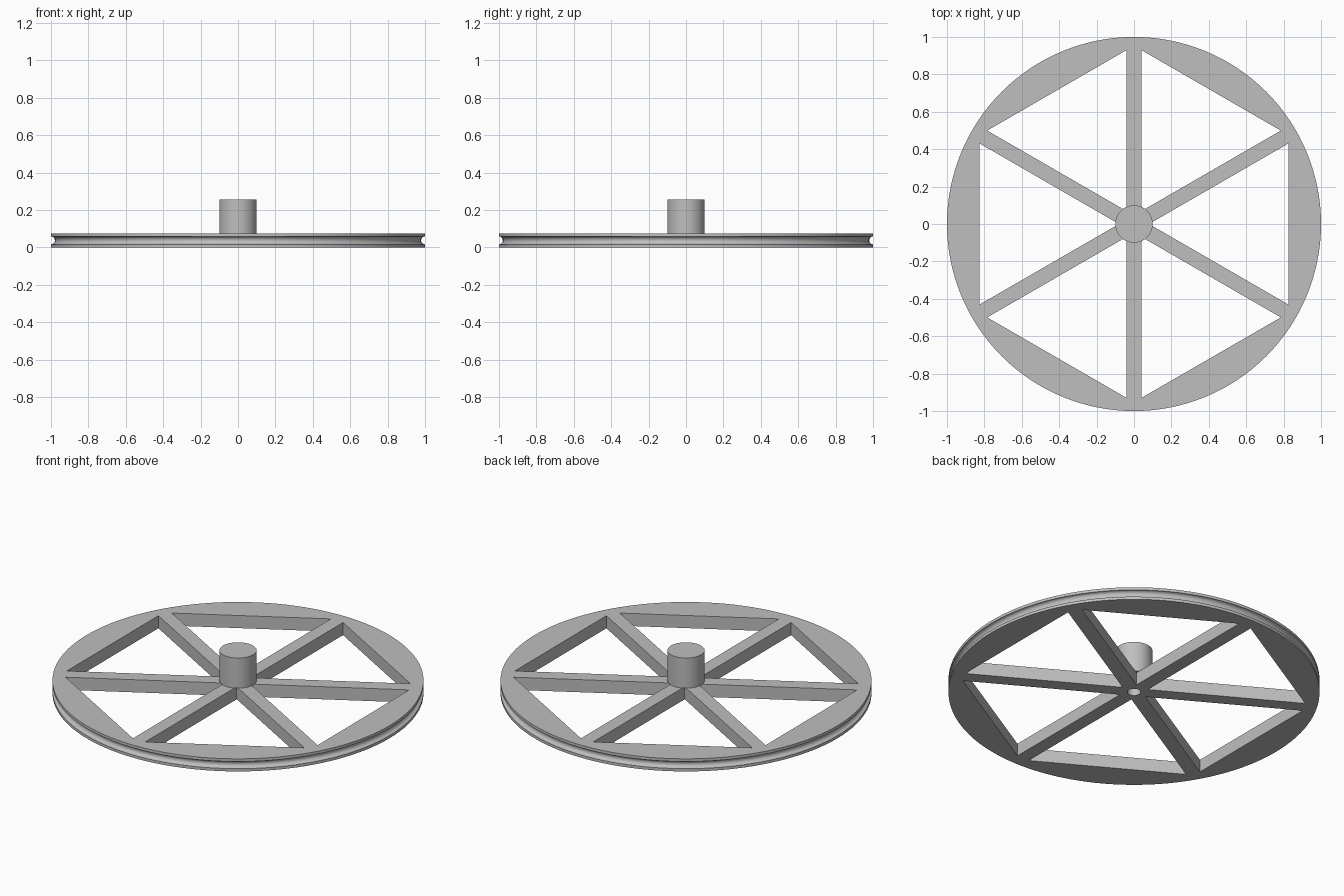
import bpy, bmesh
from math import sin, cos, pi, radians, sqrt

if "Cube" in bpy.data.objects:
    bpy.data.objects.remove(bpy.data.objects["Cube"])

THICK = 0.075        # wheel thickness
GROOVE = 0.021       # rim groove radius
SPOKE = 0.04         # half the spoke width
EDGE = 0.825         # distance from centre to the straight outer side of a window
SEGS = 128

grey = bpy.data.materials.new("plain grey")
grey.diffuse_color = (0.52, 0.52, 0.52, 1)
grey.use_nodes = True
grey.node_tree.nodes["Principled BSDF"].inputs["Base Color"].default_value = grey.diffuse_color


def make_object(name, bm):
    bmesh.ops.recalc_face_normals(bm, faces=bm.faces)
    mesh = bpy.data.meshes.new(name)
    bm.to_mesh(mesh)
    bm.free()
    mesh.materials.append(grey)
    ob = bpy.data.objects.new(name, mesh)
    bpy.context.collection.objects.link(ob)
    return ob


def smooth(ob):
    bpy.ops.object.select_all(action='DESELECT')
    ob.select_set(True)
    bpy.context.view_layer.objects.active = ob
    bpy.ops.object.shade_smooth_by_angle(angle=radians(30))


# Disc with a round groove in its rim and an axle hole, turned from a profile
profile = [(0.036, 0), (1, 0)]
for i in range(13):
    a = -pi / 2 + pi * i / 12
    profile.append((1 - GROOVE * cos(a), THICK / 2 + GROOVE * sin(a)))
profile += [(1, THICK), (0.036, THICK)]
bm = bmesh.new()
rings = []
for s in range(SEGS):
    t = 2 * pi * s / SEGS
    rings.append([bm.verts.new((r * cos(t), r * sin(t), z)) for r, z in profile])
n = len(profile)
for s in range(SEGS):
    a, b = rings[s], rings[(s + 1) % SEGS]
    for i in range(n):
        j = (i + 1) % n
        bm.faces.new((a[i], b[i], b[j], a[j]))
wheel = make_object("spoked_wheel", bm)

# Six triangular prisms that cut the windows between the spokes
bm = bmesh.new()
half = EDGE / sqrt(3) - SPOKE / cos(pi / 6)
triangle = [(2 * SPOKE, 0), (EDGE, -half), (EDGE, half)]
for k in range(6):
    t = k * pi / 3
    low, high = [[bm.verts.new((x * cos(t) - y * sin(t), x * sin(t) + y * cos(t), z))
                  for x, y in triangle] for z in (-0.1, 0.2)]
    bm.faces.new(low[::-1])
    bm.faces.new(high)
    for i in range(3):
        j = (i + 1) % 3
        bm.faces.new((low[i], low[j], high[j], high[i]))
cutter = make_object("window_cutter", bm)
cutter.hide_render = True

mod = wheel.modifiers.new("windows", 'BOOLEAN')
mod.operation = 'DIFFERENCE'
mod.solver = 'EXACT'
mod.object = cutter
bpy.context.view_layer.objects.active = wheel
bpy.ops.object.modifier_apply(modifier=mod.name)
bpy.data.objects.remove(cutter)
smooth(wheel)

# Hub standing on the wheel
bm = bmesh.new()
bmesh.ops.create_cone(bm, cap_ends=True, segments=64, radius1=0.1, radius2=0.1, depth=0.18)
bmesh.ops.translate(bm, verts=bm.verts, vec=(0, 0, THICK + 0.09))
smooth(make_object("hub", bm))
